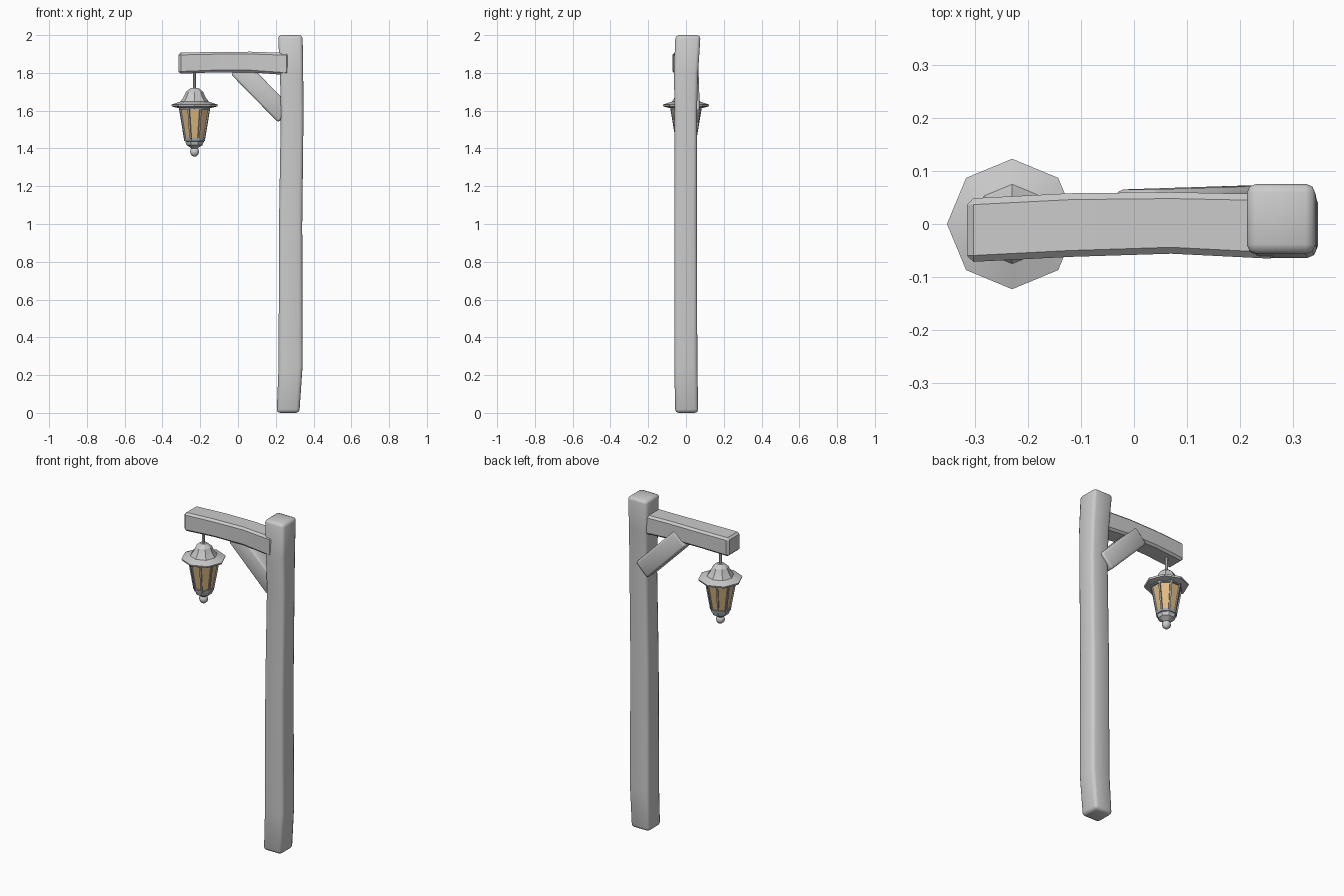
import bpy, bmesh, math
from mathutils import Vector

cube = bpy.data.objects.get("Cube")
if cube:
    bpy.data.objects.remove(cube, do_unlink=True)


def material(name, rgb):
    m = bpy.data.materials.new(name)
    m.use_nodes = True
    m.diffuse_color = (*rgb, 1)
    m.node_tree.nodes["Principled BSDF"].inputs["Base Color"].default_value = (*rgb, 1)
    return m


GREY = material("pale grey", (0.6, 0.6, 0.6))
IRON = material("blue grey iron", (0.36, 0.39, 0.44))
GLASS = material("amber glass", (0.75, 0.5, 0.22))


def finish(name, bm, mat, angle=30):
    bmesh.ops.recalc_face_normals(bm, faces=bm.faces)
    mesh = bpy.data.meshes.new(name)
    bm.to_mesh(mesh)
    bm.free()
    obj = bpy.data.objects.new(name, mesh)
    bpy.context.collection.objects.link(obj)
    mesh.materials.append(mat)
    bpy.ops.object.select_all(action="DESELECT")
    obj.select_set(True)
    bpy.context.view_layer.objects.active = obj
    bpy.ops.object.shade_smooth_by_angle(angle=math.radians(angle))
    return obj


def skin(bm, rings, close=True):
    """Bridge rings of points into a tube, with end caps."""
    loops = [[bm.verts.new(p) for p in ring] for ring in rings]
    n = len(loops[0])
    for a, b in zip(loops, loops[1:]):
        for i in range(n):
            j = (i + 1) % n
            bm.faces.new((a[i], a[j], b[j], b[i]))
    if close:
        bm.faces.new(loops[0])
        bm.faces.new(loops[-1])


def timber(name, rings, bevel, segments, angle):
    bm = bmesh.new()
    skin(bm, rings)
    bmesh.ops.recalc_face_normals(bm, faces=bm.faces)
    edges = [e for e in bm.edges if e.calc_face_angle(0) > 0.8]
    bmesh.ops.bevel(bm, geom=edges, offset=bevel, segments=segments,
                    profile=0.5, affect="EDGES")
    return finish(name, bm, GREY, angle)


def rect(f, u0, u1, v0, v1):
    return [f(u0, v0), f(u1, v0), f(u1, v1), f(u0, v1)]


# Upright post, slightly crooked: height, x range, y range
post = [(0, .205, .325, -.057, .065), (.25, .215, .342, -.062, .06),
        (1.0, .217, .34, -.062, .058), (1.6, .227, .347, -.06, .058),
        (1.8, .222, .345, -.064, .064), (2, .212, .342, -.056, .077)]
timber("post", [rect(lambda x, y: (x, y, z), *r) for z, *r in post], .018, 2, 50)

# Horizontal arm: x, y range, z range
arm = [(-.315, -.072, .048, 1.795, 1.907), (-.12, -.062, .058, 1.803, 1.911),
       (.07, -.056, .06, 1.802, 1.912), (.27, -.066, .056, 1.788, 1.905)]
timber("arm", [rect(lambda y, z: (x, y, z), *r) for x, *r in arm], .012, 1, 25)

# Diagonal brace, set slightly towards the back
low, high = Vector((.25, .02, 1.575)), Vector((0, .012, 1.83))
side = Vector((1, 0, 1)).normalized()
depth = Vector((0, 1, 0))
timber("brace", [rect(lambda u, v: c + side * u + depth * v, -.053, .053, -.053, .053)
                 for c in (low, high)], .012, 2, 50)

# Lantern pieces, turned around a vertical axis
LX = -.23


def ring(r, z, sides, phase):
    return [(LX + r * math.cos(math.tau * (i + phase) / sides),
             r * math.sin(math.tau * (i + phase) / sides), z) for i in range(sides)]


def turned(name, profile, mat, sides=8, phase=0.5, angle=30):
    bm = bmesh.new()
    skin(bm, [ring(r, z, sides, phase) for r, z in profile])
    return finish(name, bm, mat, angle)


turned("hanging_rod", [(.009, 1.70), (.009, 1.81)], GREY)
turned("lantern_roof", [(.078, 1.612), (.12, 1.622), (.123, 1.632), (.075, 1.648),
                        (.058, 1.672), (.045, 1.70), (.02, 1.72)], GREY, phase=0, angle=20)
turned("glass", [(.052, 1.44), (.083, 1.62)], GLASS, angle=10)
turned("lower_band", [(.05, 1.437), (.058, 1.44), (.06, 1.455), (.05, 1.457)], IRON)
turned("upper_band", [(.08, 1.605), (.087, 1.607), (.087, 1.622), (.08, 1.624)], IRON)
turned("lantern_base", [(.054, 1.438), (.046, 1.418), (.024, 1.405), (.012, 1.395)], GREY)
turned("finial", [(.01, 1.406), (.022, 1.396), (.026, 1.382), (.021, 1.367),
                  (.008, 1.357)], GREY, angle=60)

# Glazing bars along the corners of the glass
bm = bmesh.new()
bottom, top = ring(.054, 1.44, 8, .5), ring(.086, 1.62, 8, .5)
for a, b in zip(bottom, top):
    out = Vector((a[0] - LX, a[1], 0)).normalized()
    across = Vector((-out.y, out.x, 0))
    skin(bm, [rect(lambda u, v: Vector(p) + out * u + across * v,
                   -.006, .003, -.005, .005) for p in (a, b)])
finish("glazing_bars", bm, IRON)
